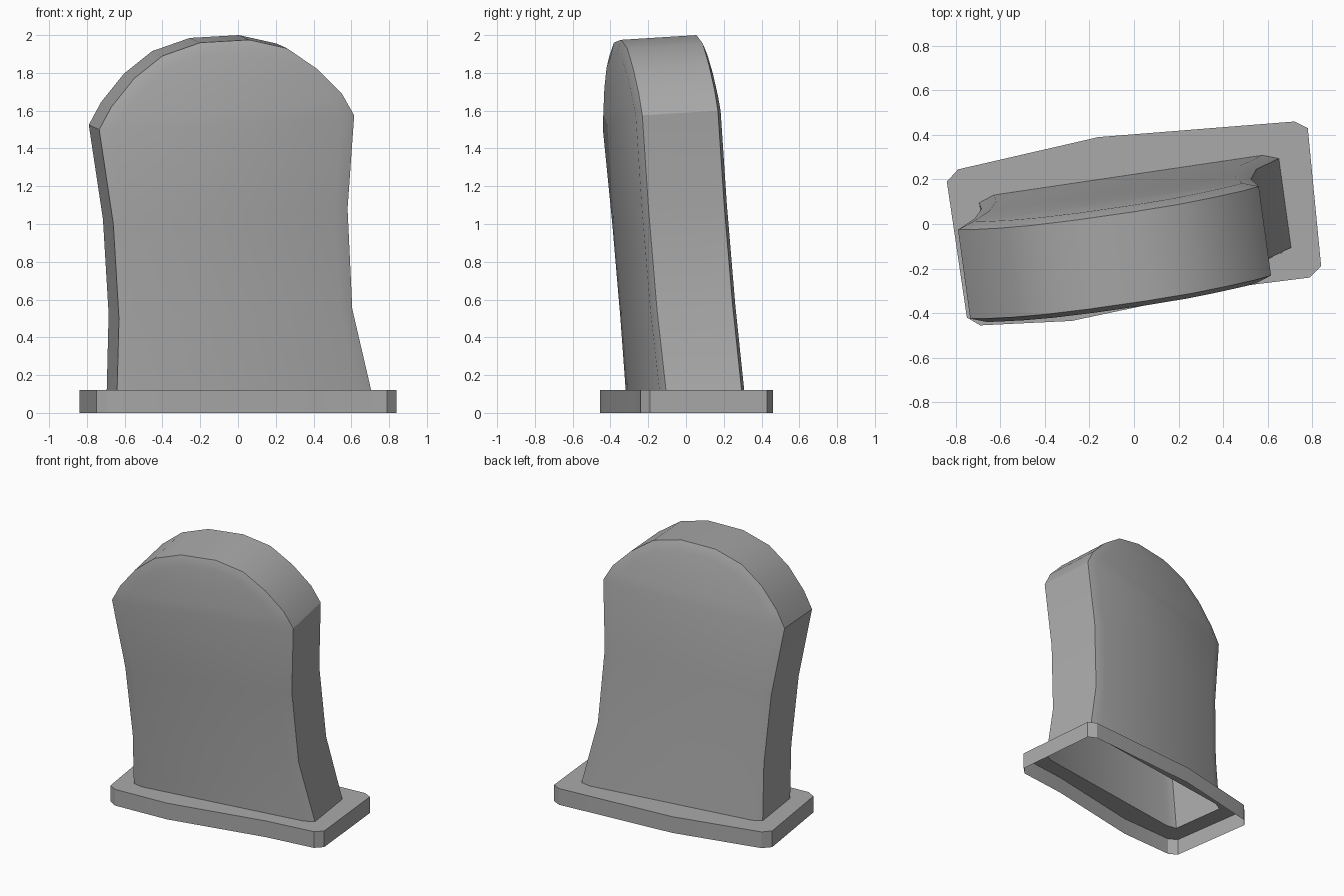
import bpy
import bmesh
from mathutils import Vector

cube = bpy.data.objects.get("Cube")
if cube:
    bpy.data.objects.remove(cube, do_unlink=True)

stone = bpy.data.materials.new("grey stone")
stone.use_nodes = True
GREY = (0.4, 0.4, 0.4, 1)
stone.diffuse_color = GREY
stone.node_tree.nodes["Principled BSDF"].inputs["Base Color"].default_value = GREY

BASE_TOP = 0.12
INSET, BULGE = 0.07, 0.025
THICKNESS = Vector((-0.055, 0.4, 0.025))

# Slab outline (x, z), from the lower right side of the stone over the arch
outline = [(-0.64, 0.12), (-0.63, 0.5), (-0.66, 1.0), (-0.735, 1.5),
           (-0.67, 1.62), (-0.55, 1.77), (-0.4, 1.89), (-0.2, 1.96),
           (0.06, 1.975), (0.26, 1.93), (0.42, 1.82), (0.55, 1.69),
           (0.615, 1.575), (0.58, 1.08), (0.605, 0.55), (0.705, 0.12)]

# Plinth outline (x, y), counter-clockwise
plinth = [(-0.84, 0.19), (-0.75, -0.42), (-0.69, -0.455), (-0.28, -0.435),
          (0.43, -0.285), (0.79, -0.24), (0.84, -0.19), (0.78, 0.43),
          (0.72, 0.46), (-0.16, 0.39), (-0.79, 0.245)]


def on_plane(x, z):
    """Point on the turned, leaning front plane."""
    return Vector((x, -0.305 + 0.148 * (x + 0.64) - 0.077 * (z - BASE_TOP), z))


def inset(points, amount):
    """Move an open outline inward, keeping its ends level."""
    result = []
    last = len(points) - 1
    for i, (x, z) in enumerate(points):
        if i in (0, last):
            result.append((x + (amount if i == 0 else -amount), z))
            continue
        a, b = Vector(points[i - 1]), Vector(points[i + 1])
        t = (b - a).normalized()
        result.append((x + t.y * amount, z - t.x * amount))
    return result


def make_object(name, bm):
    mesh = bpy.data.meshes.new(name)
    bm.to_mesh(mesh)
    bm.free()
    mesh.materials.append(stone)
    obj = bpy.data.objects.new(name, mesh)
    bpy.context.collection.objects.link(obj)
    bpy.ops.object.select_all(action='DESELECT')
    obj.select_set(True)
    bpy.context.view_layer.objects.active = obj
    bpy.ops.object.shade_smooth_by_angle(angle=0.5)
    return obj


# Slab: two rims, each with a shallow chamfer to a raised face; open below
normal = Vector((0.148, -1, -0.077)).normalized()
rim = [on_plane(x, z) for x, z in outline]
face = [on_plane(x, z) for x, z in inset(outline, INSET)]
rings = [[p + normal * BULGE for p in face], rim,
         [p + THICKNESS for p in rim],
         [p + THICKNESS - normal * BULGE for p in face]]
for ring in rings:
    ring[0].z = ring[-1].z = BASE_TOP

bm = bmesh.new()
loops = [[bm.verts.new(p) for p in ring] for ring in rings]
n = len(outline)
for a, b in zip(loops, loops[1:]):
    for i in range(n - 1):
        bm.faces.new((a[i], a[i + 1], b[i + 1], b[i]))
for i in range(n // 2 - 1):
    j = n - 1 - i
    front, back = loops[0], loops[-1]
    bm.faces.new((front[i], front[j], front[j - 1], front[i + 1]))
    bm.faces.new((back[i], back[i + 1], back[j - 1], back[j]))
make_object("headstone_slab", bm)

# Plinth: thin walls and a top with an opening under the slab
bm = bmesh.new()
low = [bm.verts.new((x, y, 0)) for x, y in plinth]
high = [bm.verts.new((x, y, BASE_TOP)) for x, y in plinth]
for i in range(len(plinth)):
    k = (i + 1) % len(plinth)
    bm.faces.new((low[i], low[k], high[k], high[i]))
foot = [r[0] for r in rings] + [r[-1] for r in reversed(rings)]
hole = [bm.verts.new(p) for p in foot]
edges = [bm.edges.get((high[i - 1], high[i])) for i in range(len(high))]
edges += [bm.edges.new((hole[i - 1], hole[i])) for i in range(len(hole))]
filled = bmesh.ops.triangle_fill(bm, use_beauty=True, use_dissolve=False,
                                 edges=edges, normal=(0, 0, 1))
for f in filled["geom"]:
    if isinstance(f, bmesh.types.BMFace):
        f.normal_update()
        if f.normal.z < 0:
            f.normal_flip()
make_object("plinth", bm)
